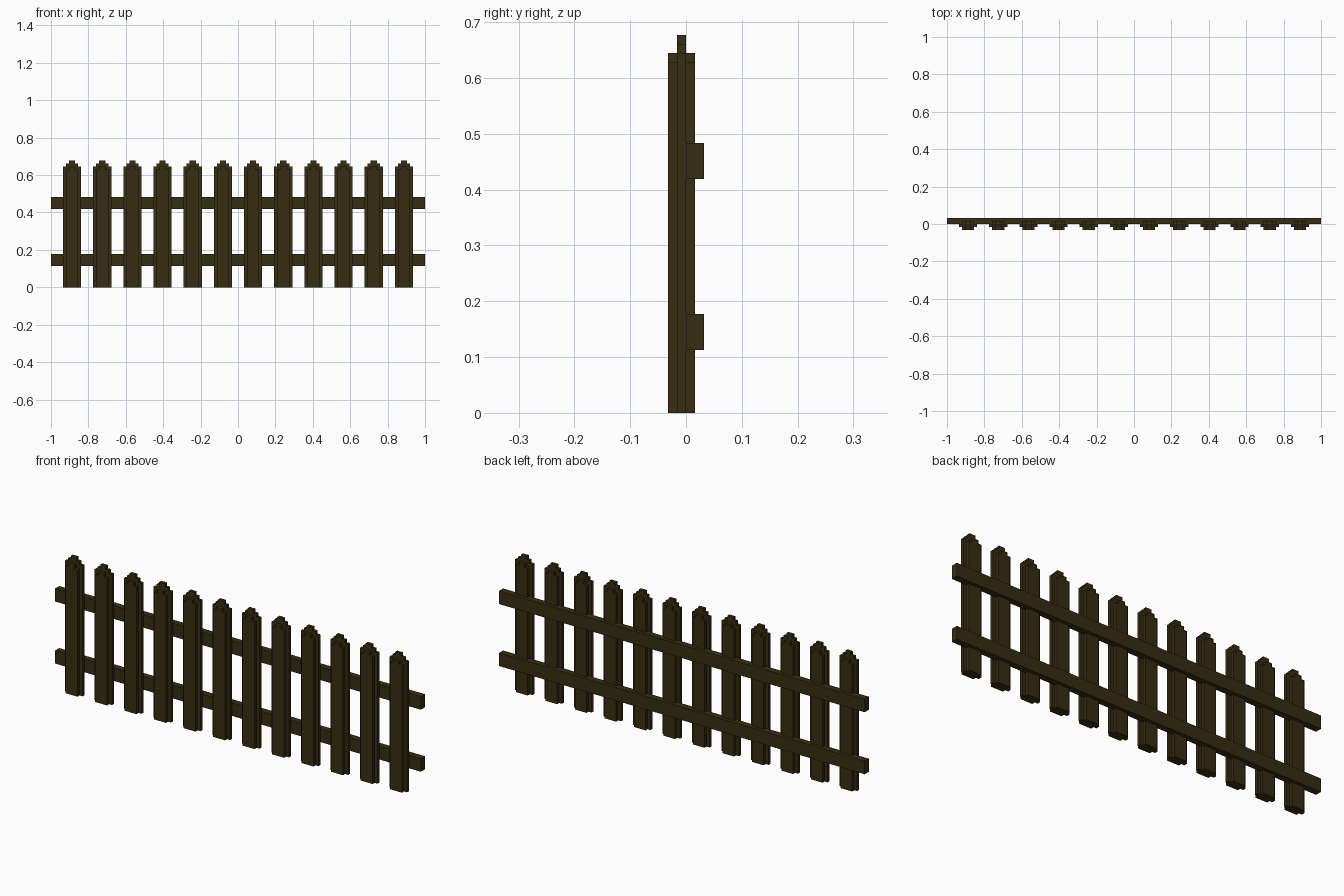
import bpy, bmesh

if "Cube" in bpy.data.objects:
    bpy.data.objects.remove(bpy.data.objects["Cube"])

U = 1 / 62  # block unit: the fence is 124 units long

wood = bpy.data.materials.new("dark_brown_wood")
wood.diffuse_color = (0.038, 0.026, 0.006, 1)
wood.use_nodes = True
wood.node_tree.nodes["Principled BSDF"].inputs["Base Color"].default_value = wood.diffuse_color


def stepped_profile(steps):
    """Symmetric outline from (half width, top height) steps, widest first."""
    right = [(steps[0][0], 0)]
    for i, (w, h) in enumerate(steps):
        right.append((w, h))
        if i + 1 < len(steps):
            right.append((steps[i + 1][0], h))
    return right + [(-x, z) for x, z in reversed(right)]


def add_layer(bm, outline, y0, y1):
    """Extrude an x-z outline from y0 to y1."""
    front = [bm.verts.new((x * U, y0 * U, z * U)) for x, z in outline]
    back = [bm.verts.new((x * U, y1 * U, z * U)) for x, z in outline]
    bm.faces.new(front)
    bm.faces.new(back[::-1])
    n = len(outline)
    for i in range(n):
        j = (i + 1) % n
        bm.faces.new((front[j], front[i], back[i], back[j]))


def make_mesh(name, layers):
    bm = bmesh.new()
    for layer in layers:
        add_layer(bm, *layer)
    bmesh.ops.recalc_face_normals(bm, faces=bm.faces[:])
    me = bpy.data.meshes.new(name)
    bm.to_mesh(me)
    bm.free()
    me.materials.append(wood)
    return me


def place(name, me, x=0):
    ob = bpy.data.objects.new(name, me)
    ob.location.x = x * U
    bpy.context.collection.objects.link(ob)


# pickets: wide stepped core with narrower front and back faces
core = stepped_profile([(3, 40), (2, 41), (1, 42)])
face = stepped_profile([(2, 39), (1, 40)])
picket = make_mesh("picket", [(core, -1, 0), (face, -2, -1), (face, 0, 1)])
for i in range(12):
    place(f"picket_{i + 1}", picket, -55 + 10 * i)

# horizontal rails on the back
for name, z in (("lower_rail", 7), ("upper_rail", 26)):
    outline = [(62, z), (62, z + 4), (-62, z + 4), (-62, z)]
    place(name, make_mesh(name, [(outline, 0, 2)]))
